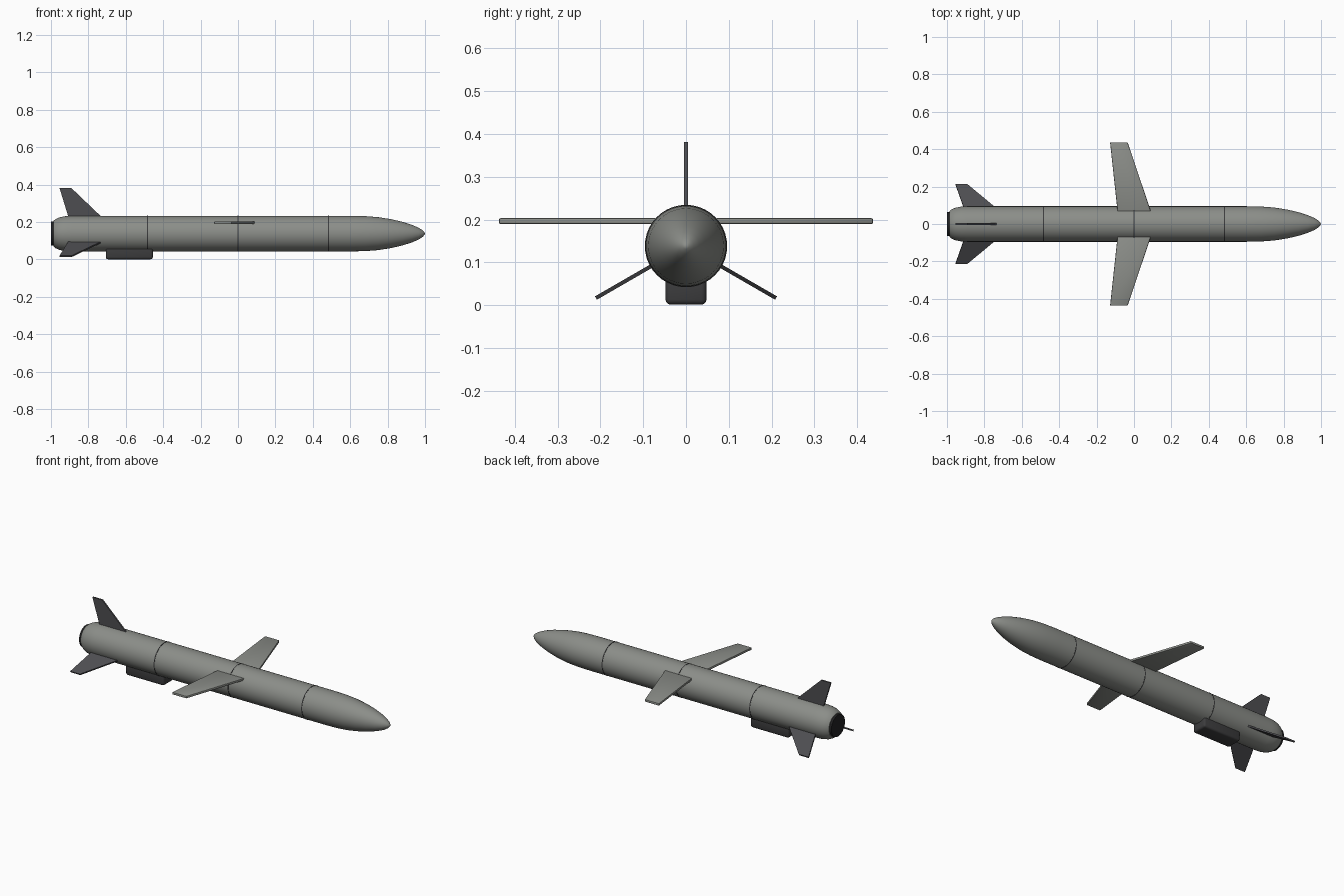
import bpy, bmesh, math
from mathutils import Matrix

if "Cube" in bpy.data.objects:
    bpy.data.objects.remove(bpy.data.objects["Cube"])

AXIS_Z = 0.138   # height of the body axis


def material(name, rgb):
    m = bpy.data.materials.new(name)
    m.diffuse_color = (*rgb, 1)
    m.use_nodes = True
    m.node_tree.nodes["Principled BSDF"].inputs["Base Color"].default_value = m.diffuse_color
    return m


BODY = material("body_grey", (0.26, 0.27, 0.25))
FIN = material("fin_dark_grey", (0.075, 0.075, 0.082))
DARK = material("intake_charcoal", (0.045, 0.045, 0.047))
BLACK = material("nozzle_black", (0.015, 0.015, 0.016))


def finish(bm, name, mat, smooth=True):
    bmesh.ops.recalc_face_normals(bm, faces=bm.faces)
    me = bpy.data.meshes.new(name)
    bm.to_mesh(me)
    bm.free()
    ob = bpy.data.objects.new(name, me)
    bpy.context.collection.objects.link(ob)
    me.materials.append(mat)
    if smooth:
        bpy.ops.object.select_all(action='DESELECT')
        ob.select_set(True)
        bpy.context.view_layer.objects.active = ob
        bpy.ops.object.shade_smooth_by_angle(angle=math.radians(30))
    return ob


def lathe(name, profile, mat, sides=40):
    """Spin (x, radius) points around the body axis."""
    bm = bmesh.new()
    vs = [bm.verts.new((x, 0, r)) for x, r in profile]
    es = [bm.edges.new(p) for p in zip(vs, vs[1:])]
    bmesh.ops.spin(bm, geom=vs + es, cent=(0, 0, 0), axis=(1, 0, 0),
                   angle=math.tau, steps=sides, use_duplicate=False)
    bmesh.ops.remove_doubles(bm, verts=bm.verts, dist=1e-5)
    bmesh.ops.translate(bm, verts=bm.verts, vec=(0, 0, AXIS_Z))
    return finish(bm, name, mat)


def plate(name, outline, thick, matrix, mat, bevel=0.0):
    """Flat plate: outline in local xy, thickness centred on local z."""
    bm = bmesh.new()
    f = bm.faces.new([bm.verts.new((x, y, -thick / 2)) for x, y in outline])
    ext = bmesh.ops.extrude_face_region(bm, geom=[f])["geom"]
    bmesh.ops.translate(bm, vec=(0, 0, thick),
                        verts=[g for g in ext if isinstance(g, bmesh.types.BMVert)])
    if bevel:
        bmesh.ops.bevel(bm, geom=bm.edges[:], offset=bevel, segments=2,
                        profile=0.5, affect='EDGES')
    bm.transform(matrix)
    return finish(bm, name, mat)


# Fuselage with rounded tail and ogive nose
lathe("fuselage", [
    (-0.987, 0), (-0.987, 0.068), (-0.975, 0.078), (-0.955, 0.087), (-0.925, 0.093),
    (-0.89, 0.095), (0.6, 0.095), (0.68, 0.0935), (0.75, 0.088), (0.82, 0.077),
    (0.88, 0.063), (0.93, 0.047), (0.965, 0.032), (0.987, 0.018), (0.997, 0.007),
    (1.0, 0)], BODY)

# Exhaust nozzle
lathe("exhaust_nozzle", [(-1.0, 0), (-1.0, 0.064), (-0.98, 0.064), (-0.98, 0)], BLACK)

# Panel seams
for i, x in enumerate((-0.485, 0, 0.485)):
    w = 0.0025
    lathe(f"seam_ring_{i + 1}", [(x - w, 0.09), (x - w, 0.0962),
                                 (x + w, 0.0962), (x + w, 0.09)], DARK)

# Wings
for side, name in ((1, "wing_left"), (-1, "wing_right")):
    pts = [(0.09, 0.068), (-0.088, 0.068), (-0.128, 0.437), (-0.034, 0.437)]
    plate(name, [(x, y * side) for x, y in pts], 0.014,
          Matrix.Translation((0, 0, 0.196)), BODY, bevel=0.004)

# Tail fins, three around the axis
fin = [(-0.73, 0.09), (-0.907, 0.09), (-0.954, 0.243), (-0.89, 0.243)]
for name, deg in (("fin_top", 90), ("fin_lower_left", 210), ("fin_lower_right", 330)):
    m = Matrix.Translation((0, 0, AXIS_Z)) @ Matrix.Rotation(math.radians(deg), 4, 'X')
    plate(name, fin, 0.009, m, FIN)

# Air intake box under the tail
bm = bmesh.new()
bmesh.ops.create_cube(bm, size=1, matrix=Matrix.Translation((-0.581, 0, 0.034))
                      @ Matrix.Diagonal((0.252, 0.096, 0.066, 1)))
bmesh.ops.bevel(bm, geom=bm.edges[:], offset=0.012, segments=3, profile=0.5, affect='EDGES')
finish(bm, "intake_box", DARK)
